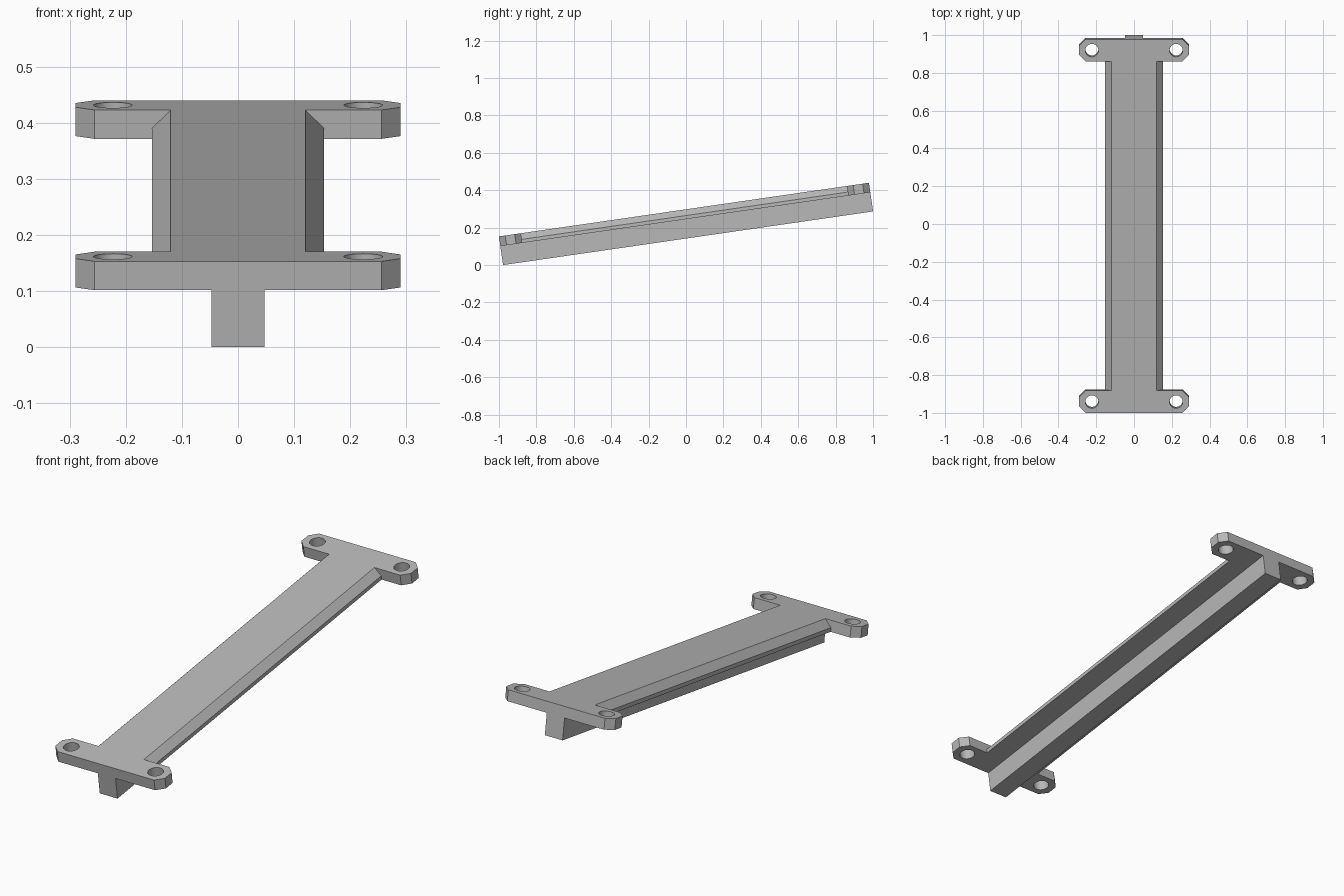
import bpy
import bmesh
import math
from mathutils import Matrix

if "Cube" in bpy.data.objects:
    bpy.data.objects.remove(bpy.data.objects["Cube"], do_unlink=True)

# Dimensions in the untilted frame: y along the bar, top face at z = 0
TILT = math.radians(8.25)
HALF = 0.9995            # half length
TAB = 0.119              # tab length along the bar
TAB_X, CORNER = 0.29, 0.034
BEAM_X, BEVEL = 0.153, 0.033
THICK, DEPTH, RIB_X = 0.052, 0.1546, 0.047
HOLE_X, HOLE_R = 0.223, 0.0345

gray = bpy.data.materials.new("plain gray")
gray.use_nodes = True
color = (0.48, 0.48, 0.48, 1)
gray.diffuse_color = color
gray.node_tree.nodes["Principled BSDF"].inputs["Base Color"].default_value = color


def prism(name, outline, offset):
    """Extrude a closed outline along an offset vector."""
    bm = bmesh.new()
    base = bm.faces.new([bm.verts.new(p) for p in outline])
    top = bmesh.ops.extrude_face_region(bm, geom=[base])["geom"]
    bmesh.ops.translate(bm, vec=offset,
                        verts=[v for v in top if isinstance(v, bmesh.types.BMVert)])
    bmesh.ops.recalc_face_normals(bm, faces=bm.faces)
    mesh = bpy.data.meshes.new(name)
    bm.to_mesh(mesh)
    bm.free()
    mesh.materials.append(gray)
    obj = bpy.data.objects.new(name, mesh)
    bpy.context.collection.objects.link(obj)
    return obj


def cut(target, cutter):
    """Subtract a cutter and discard it."""
    cutter.hide_render = True
    mod = target.modifiers.new("cut", "BOOLEAN")
    mod.operation, mod.solver, mod.object = "DIFFERENCE", "EXACT", cutter
    bpy.context.view_layer.objects.active = target
    bpy.ops.object.modifier_apply(modifier=mod.name)
    bpy.data.objects.remove(cutter, do_unlink=True)


# I-shaped deck: one quarter outline mirrored around
quarter = [(BEAM_X, HALF - TAB), (TAB_X - CORNER, HALF - TAB),
           (TAB_X, HALF - TAB + CORNER), (TAB_X, HALF - CORNER),
           (TAB_X - CORNER, HALF)]
right_half = [(x, -y) for x, y in reversed(quarter)] + quarter
outline = right_half + [(-x, y) for x, y in reversed(right_half)]
deck = prism("deck", [(x, y, -THICK) for x, y in outline], (0, 0, THICK))

for side in (-1, 1):
    # Sloped long edge between the tabs
    inner = HALF - TAB
    wedge = [(side * (BEAM_X - BEVEL), 0), (side * (BEAM_X + BEVEL), 0),
             (side * (BEAM_X + BEVEL), -2 * BEVEL)]
    cut(deck, prism("edge_cutter", [(x, -inner, z) for x, z in wedge],
                    (0, 2 * inner, 0)))
    # Bolt holes
    for end in (-1, 1):
        cy = end * (HALF - TAB / 2)
        ring = [(side * HOLE_X + HOLE_R * math.cos(a), cy + HOLE_R * math.sin(a), -0.2)
                for a in (math.tau * i / 48 for i in range(48))]
        cut(deck, prism("hole_cutter", ring, (0, 0, 0.4)))

# Stiffening rib underneath
rib = prism("rib", [(-RIB_X, -HALF, -DEPTH), (RIB_X, -HALF, -DEPTH),
                    (RIB_X, -HALF, -THICK), (-RIB_X, -HALF, -THICK)],
            (0, 2 * HALF, 0))

# Tilt the bar and stand its lowest edge on the ground
rise = HALF * math.sin(TILT) + DEPTH * math.cos(TILT)
shift = -DEPTH * math.sin(TILT) / 2
place = Matrix.Translation((0, shift, rise)) @ Matrix.Rotation(TILT, 4, "X")
for obj in (deck, rib):
    obj.data.transform(place)

# Smooth hole walls, crisp edges elsewhere
bpy.ops.object.select_all(action="DESELECT")
deck.select_set(True)
bpy.context.view_layer.objects.active = deck
bpy.ops.object.shade_smooth_by_angle(angle=math.radians(25))
